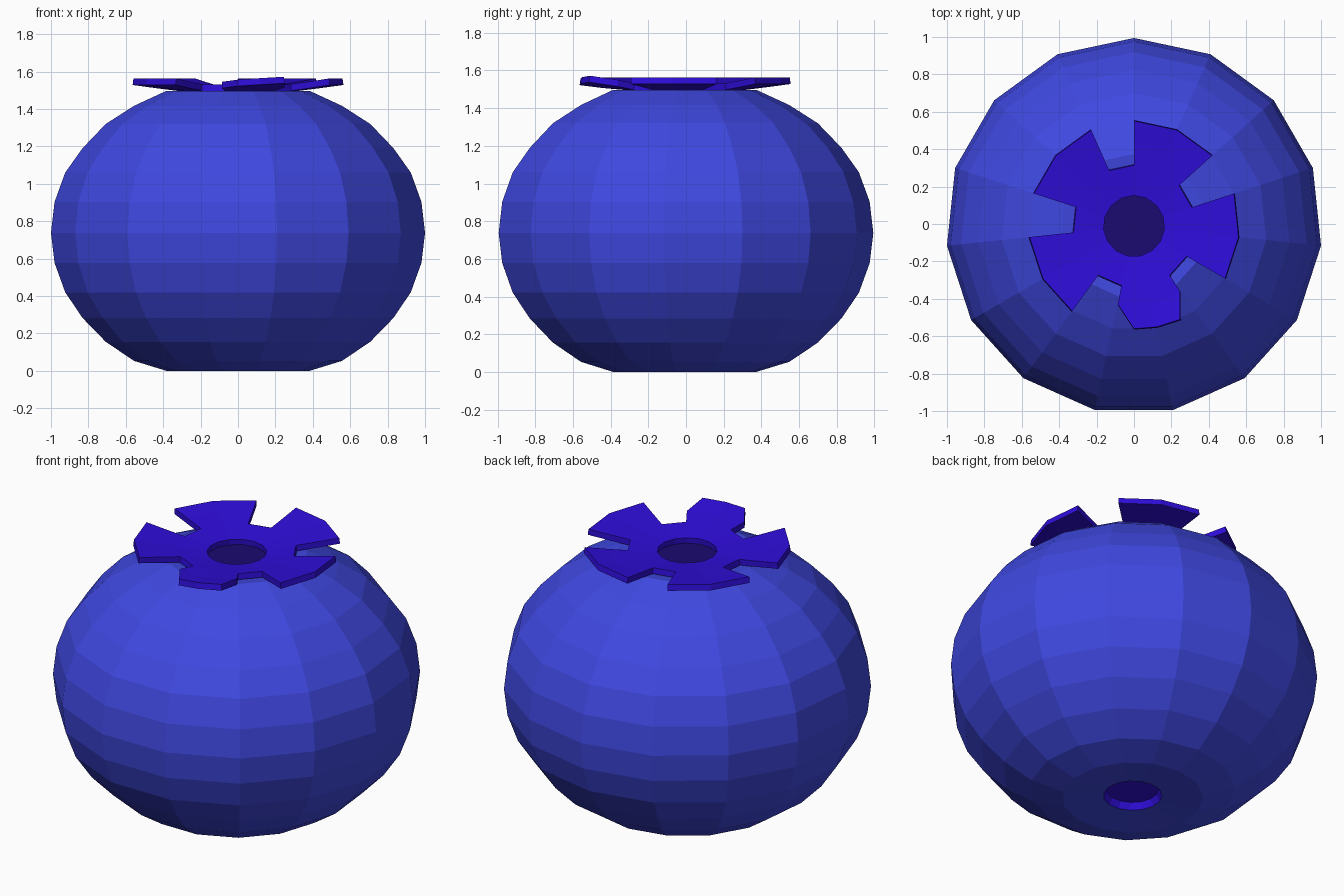
import bpy, bmesh
from math import sin, cos, radians

if "Cube" in bpy.data.objects:
    bpy.data.objects.remove(bpy.data.objects["Cube"])

SIDES = 15
CY = -0.011  # centre of the odd-sided rings


def material(name, rgb):
    m = bpy.data.materials.new(name)
    m.diffuse_color = (*rgb, 1)
    m.use_nodes = True
    m.node_tree.nodes["Principled BSDF"].inputs["Base Color"].default_value = m.diffuse_color
    return m


skin = material("skin_blue", (0.05, 0.065, 0.75))
crown_mat = material("crown_indigo", (0.028, 0.004, 0.70))
dark = material("pit_dark", (0.011, 0.003, 0.16))


def point(i, r, z):
    a = radians(90 - 360 / SIDES * i)
    return (r * cos(a), r * sin(a) + CY, z)


def finish(bm, name, mats):
    me = bpy.data.meshes.new(name)
    bm.to_mesh(me)
    bm.free()
    for m in mats:
        me.materials.append(m)
    ob = bpy.data.objects.new(name, me)
    bpy.context.collection.objects.link(ob)
    return ob


# Berry body: rings of a flattened globe, with a dimple at the bottom
R = 1.0055
profile = [(0.14, 0.05), (0.16, 0.012), (0.385, 0.0)]
heights = [0.053, 0.155, 0.283, 0.42, 0.577, 0.737, 0.903,
           1.06, 1.19, 1.32, 1.417, 1.497]
profile += [(R * sin(radians(11.25 * (k + 3))), z) for k, z in enumerate(heights)]
profile += [(0.19, 1.478)]

bm = bmesh.new()
rings = [[bm.verts.new(point(i, r, z)) for i in range(SIDES)] for r, z in profile]
for k, (lo, hi) in enumerate(zip(rings, rings[1:])):
    for i in range(SIDES):
        j = (i + 1) % SIDES
        f = bm.faces.new((lo[i], lo[j], hi[j], hi[i]))
        f.material_index = 1 if k == 0 else 0
bm.faces.new(rings[0]).material_index = 1
bm.faces.new(rings[-1]).material_index = 2
bmesh.ops.recalc_face_normals(bm, faces=bm.faces)
finish(bm, "berry_body", [skin, crown_mat, dark])

# Crown: a disc with a round opening and five upturned sepals
bm = bmesh.new()
levels = [(0.163, 1.512), (0.325, 1.532), (0.445, 1.547), (0.562, 1.563)]
rings = [[bm.verts.new(point(i, r, z)) for i in range(SIDES)] for r, z in levels]
for k in range(3):
    for i in range(SIDES):
        if k and i % 3 == 2:
            continue  # gap between sepals
        j = (i + 1) % SIDES
        bm.faces.new((rings[k][i], rings[k + 1][i], rings[k + 1][j], rings[k][j]))

# The front sepal is narrower and slightly twisted
bent = [[(0.246, -0.36, 1.55), (0.08, -0.44, 1.542), (-0.086, -0.43, 1.545)],
        [(0.246, -0.51, 1.572), (0.123, -0.55, 1.565), (0.0, -0.56, 1.557)]]
for ring, row in zip(rings[2:], bent):
    for i, co in enumerate(row):
        ring[6 + i].co = co
bmesh.ops.delete(bm, geom=[v for v in bm.verts if not v.link_faces], context='VERTS')
bmesh.ops.recalc_face_normals(bm, faces=bm.faces)
if sum(f.normal.z for f in bm.faces) < 0:
    bmesh.ops.reverse_faces(bm, faces=bm.faces)
crown = finish(bm, "crown", [crown_mat])
mod = crown.modifiers.new("thickness", 'SOLIDIFY')
mod.thickness = 0.035
mod.offset = -1
